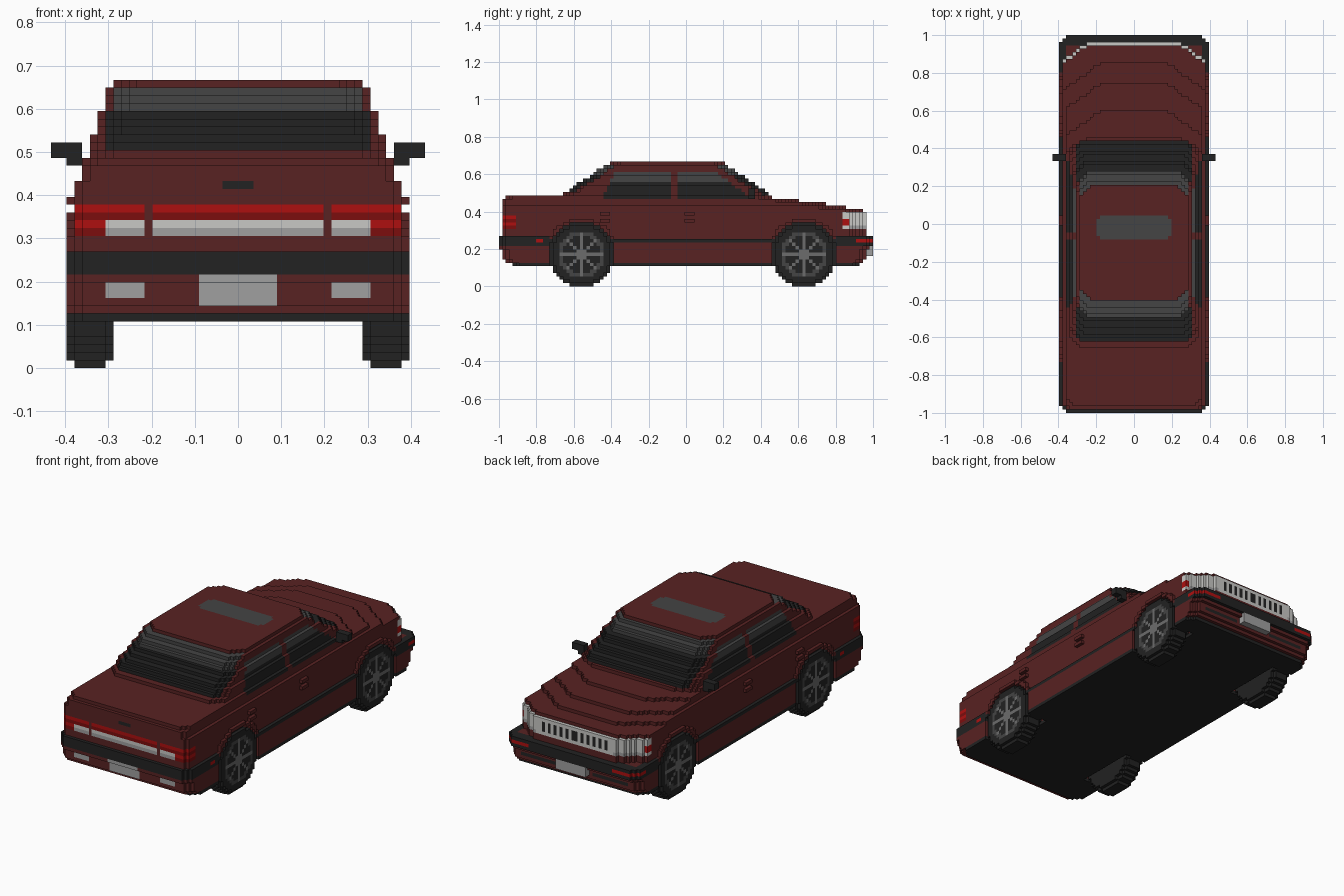
import bpy, math

cube = bpy.data.objects.get("Cube")
if cube:
    bpy.data.objects.remove(cube, do_unlink=True)

UNIT = 2 / 111          # edge of one building block
LENGTH = 111
COLORS = {
    "maroon_paint": (0.098, 0.016, 0.016),
    "black_trim": (0.016, 0.016, 0.016),
    "grey_glass": (0.058, 0.058, 0.058),
    "rim_grey": (0.15, 0.15, 0.15),
    "plate_grey": (0.35, 0.35, 0.35),
    "lamp_white": (0.58, 0.58, 0.56),
    "bright_red": (0.42, 0.005, 0.005),
    "deep_red": (0.2, 0.004, 0.004),
}
MATS = {}
for name, rgb in COLORS.items():
    m = bpy.data.materials.new(name)
    m.use_nodes = True
    m.diffuse_color = (*rgb, 1)
    m.node_tree.nodes["Principled BSDF"].inputs["Base Color"].default_value = (*rgb, 1)
    MATS[name] = m

cells = {}              # (x, y, z) -> (part, colour)


def put(x, y, z, part, col):
    """Place a block and its mirror image."""
    cells[(x, y, z)] = cells[(-1 - x, y, z)] = (part, col)


def box(xs, ys, zs, part, col, only_existing=False):
    for x in range(*xs):
        for y in range(*ys):
            for z in range(*zs):
                if not only_existing or (x, y, z) in cells:
                    put(x, y, z, part, col)


def layer(z, half, y0, y1, rear_cut, front_cut, slope, part, col):
    """One slab with bevelled corners in plan."""
    for x in range(half):
        a = y0 + max(0, x + 1 - half + rear_cut)
        b = y1 - round(max(0, x + 1 - half + front_cut) * slope)
        for y in range(a, b):
            put(x, y, z, part, col)


def paint_end(xs, zs, front, part, col, depth=1):
    """Recolour the outermost blocks of the front or rear end."""
    for x in range(*xs):
        for z in range(*zs):
            ys = sorted((y for y in range(LENGTH) if (x, y, z) in cells), reverse=front)
            for y in ys[:depth]:
                put(x, y, z, part, col)


# Lower body, bonnet and boot: z0, z1, half width, y0, y1, rear cut, front cut, slope
for z0, z1, *shape in (
        (7, 8, 22, 2, 108, 2, 2, 1),
        (8, 11, 22, 1, 109, 2, 2, 1),
        (11, 12, 22, 0, 110, 2, 2, 1),
        (12, 14, 22, 0, 111, 2, 2, 1),
        (14, 15, 21, 0, 111, 1, 1, 1),
        (15, 22, 21, 1, 109, 1, 7, 0.7),
        (22, 23, 21, 1, 108, 1, 7, 0.7),
        (23, 24, 21, 1, 103, 1, 11, 0.7),
        (24, 25, 20, 1, 97, 1, 10, 0.7),
        (25, 26, 20, 1, 89, 1, 10, 0.7),
        (26, 27, 20, 2, 81, 2, 6, 0.6)):
    for z in range(z0, z1):
        layer(z, *shape, "body", "maroon_paint")
layer(6, 22, 4, 107, 2, 2, 1, "underbody", "black_trim")

# Cabin, narrowing towards the roof
for z in range(27, 37):
    half = 16 if z == 36 else 19 - (z - 27) // 3
    y0 = 19 + round((z - 27) * 1.5)
    y1 = 80 - round((z - 27) * 1.45)
    layer(z, half, y0, y1, 3, 3, 1, "cabin", "maroon_paint")
    # Windscreen and rear window
    glass = "grey_glass" if z >= 33 else "black_trim"
    if z < 36:
        width = 16 if z >= 33 else 17
        paint_end((0, width), (z, z + 1), True, "windscreen", glass, 3)
        if z > 27:
            paint_end((0, width), (z, z + 1), False, "rear_window", glass, 3)

# Side windows, split by a pillar
for z in range(26, 34):
    half = 20 if z == 26 else 19 - (z - 27) // 3
    glass = "grey_glass" if z >= 31 else "black_trim"
    rear = 31 + (z - 26) // 2
    front = 74 - round((z - 26) * 1.25)
    for a, b in ((rear, 51), (53, front)):
        box((half - 1, half), (a, b), (z, z + 1), "side_windows", glass, True)

# Sunroof
box((0, 11), (51, 58), (36, 37), "sunroof", "grey_glass")
box((10, 11), (51, 52), (36, 37), "cabin", "maroon_paint")
box((10, 11), (57, 58), (36, 37), "cabin", "maroon_paint")

# Bumpers and side rubbing strip
for a, b in ((2, 16), (100, 109)):
    box((21, 22), (a, b), (14, 15), "bumpers", "black_trim")
    box((20, 22), (a, b), (12, 15), "bumpers", "black_trim", True)
for front in (False, True):
    paint_end((0, 22), (12, 15), front, "bumpers", "black_trim", 3)
box((21, 22), (2, 109), (13, 14), "side_strip", "black_trim", True)

# Wheel arches with flares, then wheels
for centre in (24, 90):
    for y in range(centre - 12, centre + 13):
        for z in range(0, 22):
            dy, dz = y - centre, z - 9
            d = math.hypot(dy, dz)
            if d < 9.8:
                for x in range(15, 22):
                    cells.pop((x, y, z), None)
                    cells.pop((-1 - x, y, z), None)
            elif d < 10.7 and z >= 14:
                put(21, y, z, "wheel_arches", "maroon_paint")
            for x in range(16, 22):
                if d < (8.8 if x in (16, 21) else 9.5):
                    put(x, y, z, "tyres", "black_trim")
            if d < 6.9:
                spoke = dy == 0 or dz == 0 or abs(dy) == abs(dz) or d < 1.6
                if spoke and d < 6.2:
                    put(21, y, z, "rims", "rim_grey")
                elif d > 5.8:
                    put(21, y, z, "rims", "grey_glass")

# Tail lights wrapping round the corners
for z, col in ((17, "deep_red"), (18, "bright_red"), (19, "deep_red"), (20, "bright_red")):
    paint_end((0, 21), (z, z + 1), False, "tail_lights", col)
    box((20, 21), (1, 5), (z, z + 1), "tail_lights", col, True)
paint_end((0, 17), (17, 18), False, "reversing_lights", "plate_grey")
paint_end((0, 17), (18, 19), False, "reversing_lights", "lamp_white")
paint_end((11, 12), (17, 21), False, "body", "maroon_paint")

# Rear plate, lower lamps and boot latch
paint_end((0, 5), (8, 12), False, "rear_plate", "plate_grey")
paint_end((12, 17), (9, 11), False, "rear_lower_lamps", "plate_grey")
paint_end((0, 2), (23, 24), False, "boot_latch", "black_trim")

# Grille with slots, and headlights
paint_end((0, 21), (17, 22), True, "headlights", "lamp_white", 2)
paint_end((13, 20), (17, 18), True, "headlights", "plate_grey")
paint_end((0, 13), (17, 22), True, "grille", "lamp_white")
for x in range(0, 12, 2):
    paint_end((x, x + 1), (18, 21), True, "grille_slots", "black_trim")
paint_end((20, 21), (18, 20), True, "corner_lamps", "bright_red", 2)

# Front plate, lower intakes and marker lamps
box((0, 5), (109, 111), (9, 12), "front_plate", "plate_grey")
paint_end((6, 18), (9, 10), True, "lower_intakes", "black_trim")
paint_end((14, 22), (13, 14), True, "front_markers", "bright_red")
box((21, 22), (106, 111), (13, 14), "front_markers", "bright_red", True)
box((21, 22), (11, 13), (13, 14), "rear_markers", "bright_red", True)

# Door handles and mirrors
for y in (30, 55):
    box((21, 22), (y, y + 3), (21, 22), "door_handles", "maroon_paint")
    box((21, 22), (y, y + 3), (19, 20), "door_handles", "maroon_paint")
box((20, 24), (74, 76), (27, 29), "mirrors", "black_trim")
box((20, 22), (74, 76), (26, 27), "mirrors", "black_trim")


def build(part, members):
    """Skin a part's blocks, keeping only faces open to the air."""
    verts, faces, cols = {}, [], []
    for cell in members:
        for axis in range(3):
            for side in (0, 1):
                step = list(cell)
                step[axis] += 2 * side - 1
                if tuple(step) in cells:
                    continue
                u, v = (axis + 1) % 3, (axis + 2) % 3
                quad = []
                for du, dv in ((0, 0), (1, 0), (1, 1), (0, 1)):
                    p = list(cell)
                    p[axis] += side
                    p[u] += du
                    p[v] += dv
                    quad.append(verts.setdefault(tuple(p), len(verts)))
                faces.append(quad if side else quad[::-1])
                cols.append(cells[cell][1])
    if not faces:
        return
    mesh = bpy.data.meshes.new(part)
    mesh.from_pydata([(x * UNIT, (y - LENGTH / 2) * UNIT, z * UNIT) for x, y, z in verts], [], faces)
    used = sorted(set(cols))
    for col in used:
        mesh.materials.append(MATS[col])
    for poly, col in zip(mesh.polygons, cols):
        poly.material_index = used.index(col)
    bpy.context.collection.objects.link(bpy.data.objects.new(part, mesh))


parts = {}
for cell, (part, _) in cells.items():
    parts.setdefault(part, []).append(cell)
for part, members in parts.items():
    build(part, members)
